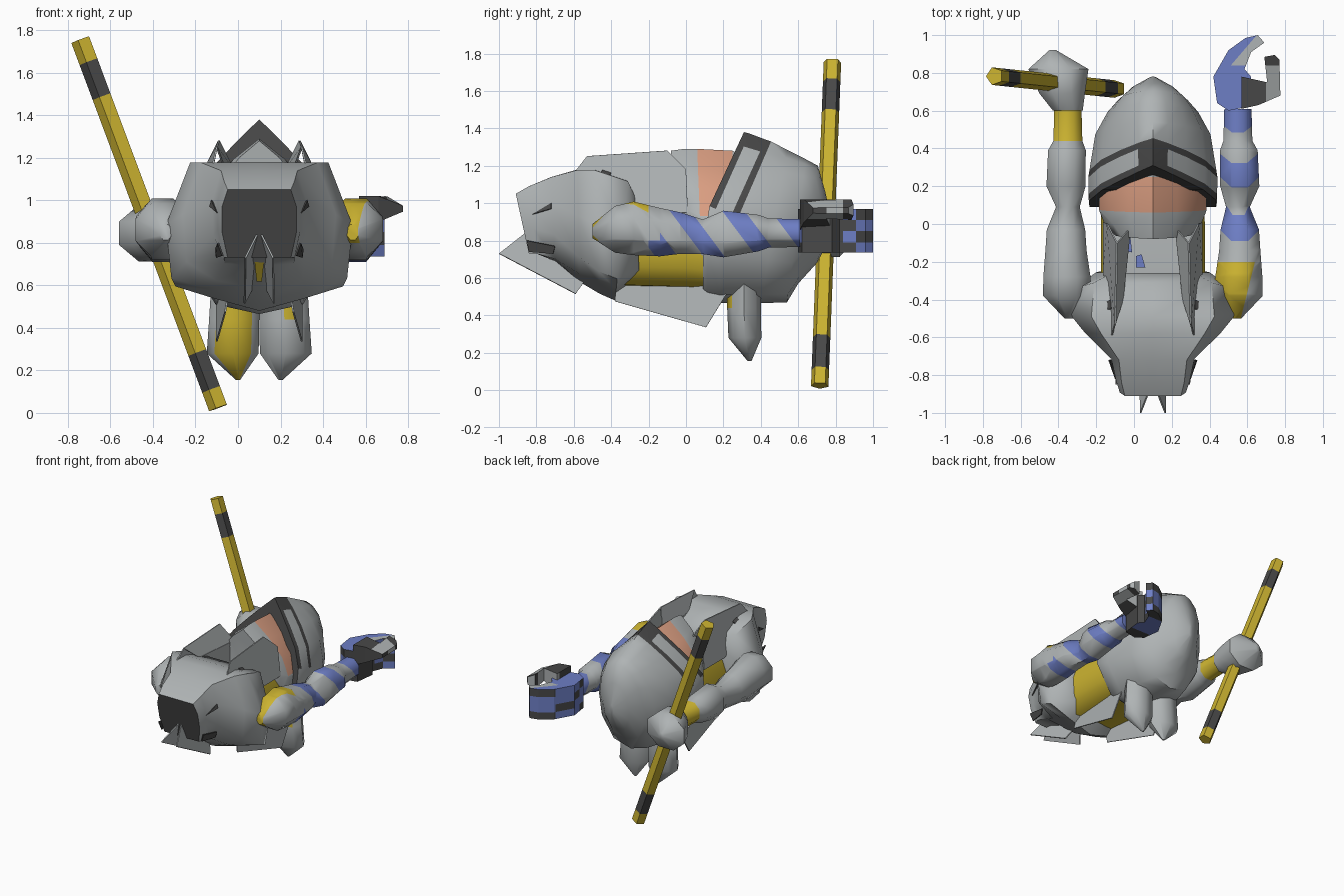
import bpy, bmesh, math
from mathutils import Vector

if "Cube" in bpy.data.objects:
    bpy.data.objects.remove(bpy.data.objects["Cube"])

CX = 0.1  # symmetry axis of the figure
GREY, DARK, YELLOW, BLUE, PEACH = range(5)
mats = []
for name, col in [("steel grey", (.43, .455, .46)), ("charcoal", (.065, .065, .065)),
                  ("gold", (.60, .45, .03)), ("blue", (.155, .21, .56)),
                  ("skin", (.70, .34, .22))]:
    m = bpy.data.materials.new(name)
    m.diffuse_color = (*col, 1)
    m.use_nodes = True
    m.node_tree.nodes["Principled BSDF"].inputs["Base Color"].default_value = m.diffuse_color
    mats.append(m)


def finish(name, bm, rule=None, smooth=True):
    """Turn a bmesh into an object, colouring faces by a rule on centre and normal."""
    bmesh.ops.recalc_face_normals(bm, faces=bm.faces)
    for f in bm.faces:
        f.smooth = smooth
        if rule:
            f.material_index = rule(f.calc_center_median(), f.normal, f)
    me = bpy.data.meshes.new(name)
    bm.to_mesh(me)
    bm.free()
    for m in mats:
        me.materials.append(m)
    ob = bpy.data.objects.new(name, me)
    bpy.context.collection.objects.link(ob)
    return ob


def loft(rings):
    bm = bmesh.new()
    vs = [[bm.verts.new(p) for p in r] for r in rings]
    n = len(vs[0])
    for a, b in zip(vs, vs[1:]):
        for i in range(n):
            bm.faces.new((a[i], a[(i + 1) % n], b[(i + 1) % n], b[i]))
    bm.faces.new(vs[0])
    bm.faces.new(vs[-1])
    return bm


def section(pa, pb, k, yt, zt, yb, zb, w, ymin=-9):
    """Mirrored cross-section, blended between two half profiles, leaning from top to bottom."""
    half = [(a[0] + (b[0] - a[0]) * k, a[1] + (b[1] - a[1]) * k) for a, b in zip(pa, pb)]
    pts = half + [(-x, t) for x, t in reversed(half[1:-1])]
    return [(CX + x * w, max(ymin, yb + (yt - yb) * (t + 1) / 2), zb + (zt - zb) * (t + 1) / 2)
            for x, t in pts]


def cut(bm, co, no):
    bmesh.ops.bisect_plane(bm, geom=bm.verts[:] + bm.edges[:] + bm.faces[:],
                           plane_co=co, plane_no=no)


def plates(name, polys, mat=GREY, sides=(1, -1)):
    """Thin sheets on one or both sides of the symmetry axis."""
    bm = bmesh.new()
    for s in sides:
        for poly in polys:
            bm.faces.new([bm.verts.new((CX + s * x, y, z)) for x, y, z in poly])
    ob = finish(name, bm, lambda c, n, f: mat, False)
    mod = ob.modifiers.new("thickness", "SOLIDIFY")
    mod.thickness = .008
    mod.offset = 0


# Broad armoured chest with a blunt front
chest = [(0, 1), (.74, .99), (1, .1), (.94, -.64), (.5, -.82), (0, -1)]
snout = [(0, 1), (.85, 1), (1, .5), (1, -.25), (.85, -1), (0, -1)]
bm = loft([section(chest, snout, *r) for r in [
    (1, -.91, 1.05, -.84, .73, .175), (1, -.84, 1.09, -.8, .73, .195),
    (.7, -.72, 1.14, -.70, .69, .22), (.2, -.58, 1.18, -.57, .58, .36),
    (0, -.49, 1.18, -.46, .515, .44), (0, -.31, 1.12, -.38, .48, .42),
    (0, -.26, 1.01, -.25, .57, .30)]])
finish("chest", bm, lambda c, n, f: DARK if n.y < -.9 and c.y < -.84 else GREY)

# Golden waist joining the chest to the head
bm = loft([section(chest, snout, *r) for r in [
    (.5, -.33, .96, -.33, .545, .275), (.5, .0, .96, .0, .535, .275), (.5, .18, .93, .11, .53, .27)]])
finish("waist", bm, lambda c, n, f: GREY if n.z > .7 else YELLOW)
plates("neck_patches", [[(.11, -.15, .966), (.16, -.14, .966), (.16, -.05, .966), (.12, -.06, .966)],
                        [(.04, -.23, .966), (.09, -.23, .966), (.09, -.17, .966), (.06, -.16, .966)]],
       BLUE, (-1,))

# Head inside the helmet, with a skin-coloured strip
head = [(0, 1), (.45, .73), (.82, .42), (1, .05), (1, -.4), (.6, -.9), (0, -1)]
bm = loft([section(head, head, 0, *r) for r in [
    (-.08, 1.28, -.04, .72, .2), (-.01, 1.29, .03, .6, .26), (.06, 1.29, .09, .52, .285),
    (.25, 1.28, .2, .5, .285), (.4, 1.2, .4, .55, .25)]])
cut(bm, (0, 0, .93), (0, 0, 1))
finish("head", bm, lambda c, n, f: PEACH if c.z > .93 and .05 < c.y < .3 else GREY)

# Helmet with a peaked dark band that encloses grey panels
dome = [(0, 1), (.22, .84), (.5, .62), (.8, .37), (1, .1), (1, -.4), (.6, -.9), (0, -1)]
ball = [(0, 1), (.3, .94), (.62, .78), (.87, .47), (1, .05), (.96, -.45), (.6, -.88), (0, -1)]
bm = loft([section(dome, ball, *r) for r in [
    (0, .31, 1.38, -.1, .5, .335, .09), (.05, .34, 1.372, -.06, .48, .34, .115),
    (.15, .425, 1.34, .03, .465, .342, .18), (.2, .455, 1.33, .08, .465, .336, .21),
    (.6, .54, 1.285, .40, .465, .305), (.9, .64, 1.235, .54, .47, .24),
    (1, .705, 1.2, .60, .57, .185), (1, .745, 1.06, .70, .68, .11), (1, .78, .9, .775, .82, .015)]])
bm.faces.index_update()
bm.faces.ensure_lookup_table()
row = len(dome) * 2 - 2
ncap = len(bm.faces) - 2


def helmet_colour(c, n, f):
    i = f.index // row
    if f.index == ncap:
        return DARK
    if f.index < ncap and i < 3 and c.z > .93:
        return GREY if i == 1 and abs(c.x - CX) > .06 else DARK
    return GREY


finish("helmet", bm, helmet_colour)

# Raised collar fins
plates("collar_fins", [
    [(.26, .01, .95), (.26, -.25, .95), (.22, -.6, 1.16), (.20, -.53, 1.25), (.19, -.1, 1.28), (.24, 0, 1.18)],
    [(.20, -.53, 1.25), (.19, -.1, 1.28), (.12, -.02, 1.14), (.16, -.4, 1.14)],
    [(.12, -.02, 1.14), (.16, -.4, 1.14), (.16, -.25, .98), (.13, -.05, .97)]])
# Pointed plates under the chin and belly
plates("chin_plates", [[(.01, -.86, .84), (.065, -1.0, .73), (.07, -.59, .515), (.025, -.53, .6)]])
plates("chin_stripe", [[(0, -.76, .73), (.024, -.76, .73), (.012, -.66, .62), (0, -.66, .62)]], YELLOW)
plates("coat_tails", [[(.14, -.37, .595), (.20, .235, .545), (.2, .107, .336), (.16, -.38, .475)]])
# Dark slits on the front and shoulders
plates("front_slits", [
    [(.193, -.85, .80), (.205, -.70, .77), (.20, -.71, .73), (.172, -.84, .74)],
    [(.197, -.82, .94), (.223, -.72, 1.0), (.232, -.72, .97)],
    [(.22, -.40, 1.16), (.29, -.43, 1.12), (.28, -.46, 1.13), (.22, -.45, 1.175)]], DARK)

# Arms: one shared shape, mirrored, coloured differently
ARM = [(-.50, .44, .85, .03, .04), (-.38, .455, .86, .137, .135), (-.28, .455, .865, .135, .155),
       (-.14, .46, .845, .118, .14), (-.03, .46, .84, .11, .12), (.09, .45, .82, .068, .1),
       (.2, .46, .835, .112, .135), (.39, .455, .84, .108, .105), (.44, .45, .84, .083, .085),
       (.61, .45, .84, .078, .08)]


def arm(side, rings):
    return loft([[(CX + side * (dx + rx * math.cos(a)), y, z + rz * math.sin(a))
                  for a in [math.tau * (i + .5) / 8 for i in range(8)]]
                 for y, dx, z, rx, rz in rings])


finish("left_arm", arm(-1, ARM), lambda c, n, f: YELLOW if c.y > .42 else GREY)
finish("left_fist", arm(-1, [(.6, .45, .84, .085, .1), (.69, .48, .845, .13, .14),
                             (.82, .50, .845, .172, .145), (.92, .53, .85, .02, .03)]))

STRIPES = [(-.08, .03), (.2, .32), (.46, .60)]
SL = .75
bm = arm(1, ARM)


def slant(c):
    return c.y + SL * (c.z - .95)


for s in [v for p in STRIPES for v in p] + [-.34, -.22]:
    cut(bm, (0, s, .95), (0, 1, SL))
cut(bm, (0, -.2, 0), (0, 1, 0))
cut(bm, (.615, -.3, 0), (1, -.25, 0))
cut(bm, (0, 0, .8), (0, 0, 1))


def right_arm_colour(c, n, f):
    if any(a < slant(c) < b for a, b in STRIPES):
        return BLUE
    if c.y < -.2 and c.z > .8 and (c.x - .615) - .25 * (c.y + .3) < 0:
        return YELLOW
    return BLUE if c.z < .84 and -.34 < slant(c) < -.22 and c.y > -.2 else GREY


finish("right_arm", bm, right_arm_colour)

# Open right hand: curled fingers as one mass with patchy sides
FINGER = [(.50, .60), (.44, .64), (.42, .78), (.50, .92), (.59, .985), (.655, 1.0), (.69, .96),
          (.62, .91), (.585, .82), (.62, .78), (.60, .62)]
bm = loft([[(x, y, z) for x, y in FINGER] for z in (.735, .97)])
for y in (.7, .84, .91):
    cut(bm, (0, y, 0), (0, 1, 0))
for z in (.79, .85, .91):
    cut(bm, (0, 0, z), (0, 0, 1))
cut(bm, (.53, .86, 0), (.14, -.12, 0))


def finger_colour(c, n, f):
    k = int(c.z * 16.6) + int(c.y * 10)
    if n.z > .5:
        return BLUE if c.y < .84 or .14 * (c.x - .53) < .12 * (c.y - .86) else GREY
    if n.x > .2:
        return BLUE if c.y > .84 and k % 2 else DARK
    return DARK if k % 3 == 0 else BLUE


finish("right_fingers", bm, finger_colour, False)

# Thumb, tapering upward to its outer edge
THUMB = [(.57, .61), (.66, .63), (.775, .68), (.77, .87), (.745, .895), (.69, .885), (.705, .75), (.57, .78)]
bm = loft([[(x, y, .86 + (x - .57) * .42) for x, y in THUMB],
           [(x, y, 1.02 - max(0, x - .7) * .6) for x, y in THUMB]])
cut(bm, (0, .75, 0), (0, 1, 0))
cut(bm, (0, .84, 0), (0, 1, 0))
cut(bm, (.7, 0, 0), (1, 0, 0))
finish("right_thumb", bm, lambda c, n, f: GREY if .75 < c.y < .84 or n.y > .6 or (
    n.z > .5 and c.x > .7 and c.y < .75) else DARK, False)

# Short pointed legs
for side, name in ((-1, "left_leg"), (1, "right_leg")):
    bm = loft([[(CX + side * dx + rx * math.cos(a), y + ry * math.sin(a), z)
                for a in [math.tau * i / 8 for i in range(8)]]
               for z, dx, y, rx, ry in [(.62, .11, .31, .115, .09), (.44, .118, .31, .118, .09),
                                        (.28, .125, .315, .122, .088), (.155, .1, .34, .01, .01)]])
    finish(name, bm, lambda c, n, f, s=side: YELLOW if n.y < -.5 and (
        s < 0 or (c.z > .43 and n.x > .2)) else GREY)

# Five-sided staff with two dark bands
a, b = Vector((-.738, .783, 1.757)), Vector((-.09, .715, .025))
d = (b - a).normalized()
u = (Vector((-1, 0, 0)) - d * -d.x).normalized()
v = d.cross(u)
bm = loft([[a.lerp(b, t) + (u * math.cos(w) + v * math.sin(w)) * .049
            for w in [math.tau * i / 5 for i in range(5)]]
           for t in (0, .06, .155, .5, .85, .95, 1)])
finish("staff", bm, lambda c, n, f: DARK if abs(n.z) < .8 and (
    1.49 < c.z < 1.66 or .11 < c.z < .28) else YELLOW, False)

# Keep creases sharp
bpy.ops.object.select_all(action='DESELECT')
for ob in bpy.context.scene.objects:
    if not ob.modifiers and not any(w in ob.name for w in ("finger", "thumb", "staff")):
        ob.select_set(True)
        bpy.context.view_layer.objects.active = ob
bpy.ops.object.shade_smooth_by_angle(angle=math.radians(50))
